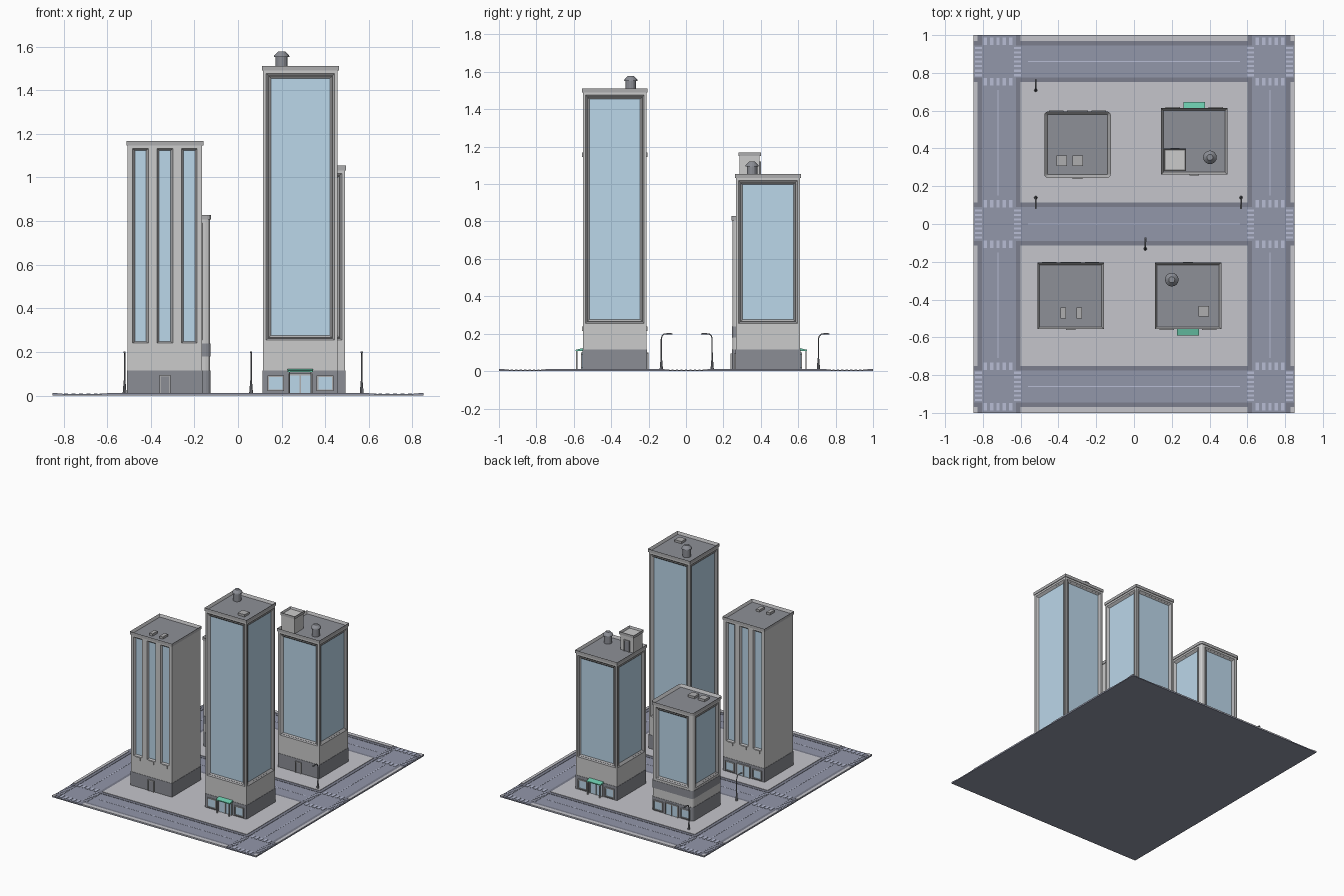
import bpy, bmesh
from mathutils import Vector, Matrix
from itertools import product

if "Cube" in bpy.data.objects:
    bpy.data.objects.remove(bpy.data.objects["Cube"])


def material(name, r, g, b):
    m = bpy.data.materials.new(name)
    m.diffuse_color = (r, g, b, 1)
    m.use_nodes = True
    m.node_tree.nodes["Principled BSDF"].inputs["Base Color"].default_value = m.diffuse_color
    return m


WALL = material("wall", .62, .62, .61)
FRAME = material("frame", .42, .42, .43)
DARK = material("dark_stone", .26, .27, .30)
ROOF = material("roof", .27, .28, .31)
GLASS = material("glass", .50, .68, .82)
GREEN = material("awning_green", .15, .60, .42)
ROAD = material("road", .29, .31, .40)
CURB = material("curb", .20, .21, .27)
PAVE = material("pavement", .56, .56, .60)
PAINT = material("road_paint", .48, .51, .66)


def finish(bm, name, *mats):
    bmesh.ops.recalc_face_normals(bm, faces=bm.faces)
    me = bpy.data.meshes.new(name)
    bm.to_mesh(me)
    bm.free()
    for m in mats:
        me.materials.append(m)
    ob = bpy.data.objects.new(name, me)
    bpy.context.collection.objects.link(ob)
    return ob


def add_box(bm, x0, x1, y0, y1, z0, z1):
    m = Matrix.Translation(((x0 + x1) / 2, (y0 + y1) / 2, (z0 + z1) / 2)) @ \
        Matrix.Diagonal((abs(x1 - x0), abs(y1 - y0), abs(z1 - z0), 1))
    bmesh.ops.create_cube(bm, size=1, matrix=m)


def boxes(name, mat, items):
    bm = bmesh.new()
    for b in items:
        add_box(bm, *b)
    return finish(bm, name, mat)


def block(cx, cy, half, z0, z1, rounding=0):
    """Square prism, optionally with rounded upright corners."""
    bm = bmesh.new()
    add_box(bm, cx - half, cx + half, cy - half, cy + half, z0, z1)
    if rounding:
        edges = [e for e in bm.edges if abs(e.verts[0].co.z - e.verts[1].co.z) > 1e-4]
        bmesh.ops.bevel(bm, geom=edges, offset=rounding, segments=3, profile=.5, affect='EDGES')
    bm.normal_update()
    return bm


def recess(bm, faces, rings):
    """Stepped window recess: frame rings, glass in the middle."""
    for width, depth in rings:
        rim = bmesh.ops.inset_individual(bm, faces=faces, thickness=width, depth=depth)
        for f in rim['faces']:
            f.material_index = 2
    for f in faces:
        f.material_index = 1


def cornice(name, cx, cy, half, z, rounding=0, tall=.022, rim=.017):
    bm = block(cx, cy, half, z - tall, z, rounding)
    top = [f for f in bm.faces if f.normal.z > .9]
    bmesh.ops.inset_region(bm, faces=top, thickness=rim)
    bmesh.ops.translate(bm, verts=top[0].verts, vec=(0, 0, -.018))
    top[0].material_index = 1
    finish(bm, name, FRAME, ROOF)


def framed(name, cx, y, s, u, w, z0, z1, fill, mullion=False):
    """Framed opening on a front (s=-1) or back (s=1) face."""
    t, x = .007, cx + u
    boxes(name + "_panel", fill, [(x - w, x + w, y - .004 * s, y + .003 * s, z0, z1)])
    bars = [(x - w, x - w + t, z0, z1), (x + w - t, x + w, z0, z1), (x - w, x + w, z1 - t, z1)]
    if mullion:
        bars += [(x - .003, x + .003, z0, z1)]
    elif fill is GLASS:
        bars += [(x - w, x + w, z0, z0 + t)]
    boxes(name + "_frame", FRAME, [(a, b, y - .004 * s, y + .008 * s, c, d) for a, b, c, d in bars])


def tower(name, cx, cy, H, shop, strips=False, rounding=0, awning=False, band=False):
    h = .171
    finish(block(cx, cy, h + .002, .008, .115, rounding), name + "_base", DARK)
    finish(block(cx, cy, h, .115, .24, rounding), name + "_lower_wall", WALL)
    if band:
        finish(block(cx, cy, h + .002, .18, .238, rounding), name + "_band", DARK)
    bm = block(cx, cy, h, .24 if not strips else .239, H - .022, rounding)
    if strips:
        # narrow upright windows cut on front and back
        us = (-.112, 0, .112)
        cuts = [(Vector((cx + u + d, 0, 0)), Vector((1, 0, 0))) for u in us for d in (-.036, .036)]
        cuts.append((Vector((0, 0, H - .035)), Vector((0, 0, 1))))
        for co, no in cuts:
            bmesh.ops.bisect_plane(bm, geom=bm.verts[:] + bm.edges[:] + bm.faces[:], plane_co=co, plane_no=no)
        bm.normal_update()
        faces = [f for f in bm.faces if abs(f.normal.y) > .9 and f.calc_center_median().z < H - .04
                 and any(abs(f.calc_center_median().x - cx - u) < .02 for u in us)]
        recess(bm, faces, [(.006, -.006), (.008, -.006)])
        boxes(name + "_sills", WALL, [(cx + u - .022, cx + u + .022, cy + s * (h - .01), cy + s * (h + .005), .215, .238)
                                      for u in us for s in (-1, 1)])
    else:
        faces = [f for f in bm.faces if abs(f.normal.z) < .1 and f.calc_area() > .1]
        recess(bm, faces, [(.02, 0), (.012, -.006), (.004, .003), (.014, -.007)])
        for f in bm.faces:   # outermost ring stays wall coloured
            c = f.calc_center_median()
            if f.material_index == 2 and max(abs(c.x - cx), abs(c.y - cy)) > h - 1e-4:
                f.material_index = 0
    finish(bm, name + "_tower", WALL, GLASS, FRAME)
    cornice(name + "_cornice", cx, cy, h + .005, H, rounding)
    # shop front on one side, service door on the other
    y = cy + shop * (h + .002)
    framed(name + "_entrance", cx, y, shop, 0, .055, .012, .10, GLASS, True)
    for u in (-.113, .113):
        framed(name + "_shop_window", cx, y, shop, u, .038, .02, .092, GLASS)
    framed(name + "_service_door", cx, cy - shop * (h + .002), -shop, 0, .026, .012, .095, DARK)
    if awning:
        bm = bmesh.new()
        add_box(bm, cx - .058, cx + .058, y - .003 * shop, y + .036 * shop, .107, .114)
        for v in bm.verts:   # slope down to the street
            if abs(v.co.y - y) < .01 and v.co.z > .11:
                v.co.z = .123
        finish(bm, name + "_awning", GREEN)
        boxes(name + "_awning_posts", FRAME, [(cx + u - .003, cx + u + .003, y + .027 * shop, y + .033 * shop, .01, .108)
                                              for u in (-.05, .05)])


def roof_units(name, H, spots, w, d):
    boxes(name, FRAME, [(x - w, x + w, y - d, y + d, H - .02, H - .001) for x, y in spots])


def water_tank(name, x, y, H):
    bm = bmesh.new()
    for r1, r2, z0, z1 in ((.028, .028, -.019, .043), (.036, .034, .04, .047), (.034, .016, .047, .066)):
        bmesh.ops.create_cone(bm, cap_ends=True, segments=16, radius1=r1, radius2=r2, depth=z1 - z0,
                              matrix=Matrix.Translation((x, y, H + (z0 + z1) / 2)))
    finish(bm, name, DARK)


# ---- streets
boxes("road_slab", ROAD, [(-.85, .85, -1, 1, 0, .007)])
plots = list(product([(-.85, -.828), (-.6, .6), (.828, .85)],
                     [(-1, -.97), (-.752, -.115), (.115, .752), (.97, 1)]))
g = .024
boxes("curbs", CURB, [(max(a - g, -.85), min(b + g, .85), max(c - g, -1), min(d + g, 1), .003, .009)
                      for (a, b), (c, d) in plots])
boxes("pavements", PAVE, [(a, b, c, d, .004, .012) for (a, b), (c, d) in plots])
zebra, lines = [], []
for sx, yc in product((-.72, .72), (-.86, 0, .86)):
    for s in (-1, 1):
        for i in range(5):
            x = sx + (i - 2) * .034
            zebra.append((x - .009, x + .009, yc + s * .108 - .02, yc + s * .108 + .02, .004, .0095))
        for i in range(7):
            y = yc + (i - 3) * .024
            zebra.append((sx + s * .103 - .019, sx + s * .103 + .019, y - .006, y + .006, .004, .0095))
for yc in (-.86, 0, .86):
    lines.append((-.56, .56, yc - .003, yc + .003, .004, .008))
for sx, s in product((-.72, .72), (-1, 1)):
    lines.append((sx - .003, sx + .003, s * .15, s * .71, .004, .008))
boxes("crosswalks", PAINT, zebra)
boxes("lane_lines", PAINT, lines)

# ---- four buildings
tower("strip_building", -.335, -.381, 1.168, 1, strips=True)
tower("tall_building", .286, -.381, 1.512, -1, awning=True)
tower("short_building", -.299, .42, .828, 1, rounding=.02, band=True)
tower("hut_building", .319, .438, 1.054, 1, awning=True)

# ---- rooftop equipment
roof_units("strip_roof_units", 1.168, [(-.375, -.47), (-.29, -.47)], .014, .029)
roof_units("short_roof_units", .828, [(-.382, .335), (-.297, .335)], .028, .028)
roof_units("tall_roof_unit", 1.512, [(.37, -.462)], .028, .028)
water_tank("tall_water_tank", .2, -.295, 1.512)
water_tank("hut_water_tank", .402, .353, 1.054)
finish(block(.216, .34, .054, 1.03, 1.155), "stair_hut", WALL)
cornice("stair_hut_cornice", .216, .34, .06, 1.17, tall=.02, rim=.012)
framed("stair_hut_door", .216, .394, 1, 0, .024, 1.036, 1.12, DARK)

# ---- street lamps
curve = bpy.data.curves.new("lamp_path", 'CURVE')
curve.dimensions, curve.bevel_depth, curve.bevel_resolution = '3D', .0035, 1
curve.use_fill_caps = True
path = [(0, .01), (0, .17), (.004, .187), (.014, .197), (.03, .2), (.055, .2)]
sp = curve.splines.new('POLY')
sp.points.add(len(path) - 1)
for p, (y, z) in zip(sp.points, path):
    p.co = (0, y, z, 1)
tmp = bpy.data.objects.new("lamp_path", curve)
bpy.context.collection.objects.link(tmp)
bpy.context.view_layer.update()
bm = bmesh.new()
bm.from_mesh(tmp.to_mesh())
tmp.to_mesh_clear()
bpy.data.objects.remove(tmp)
bmesh.ops.create_cone(bm, cap_ends=True, segments=8, radius1=.009, radius2=.004, depth=.06,
                      matrix=Matrix.Translation((0, 0, .04)))
add_box(bm, -.005, .005, .036, .06, .195, .201)
lamp = finish(bm, "street_lamp", DARK)
lamp.location = (.06, -.132, 0)
for x, y, turn in ((-.52, .14, 3.14159), (.567, .14, 3.14159), (-.52, .708, 0)):
    other = lamp.copy()
    other.location, other.rotation_euler.z = (x, y, 0), turn
    bpy.context.collection.objects.link(other)
